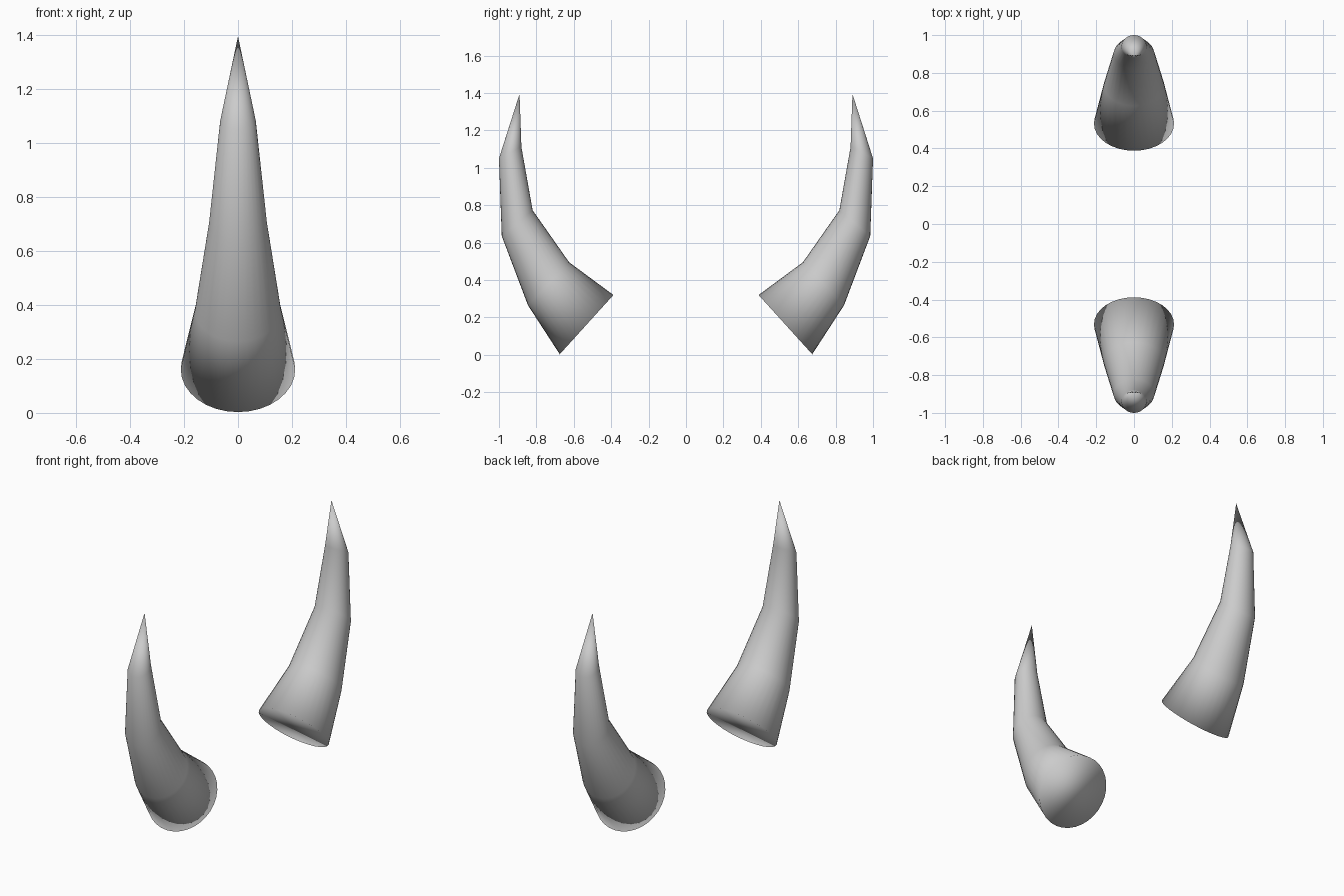
import bpy, bmesh, math
from mathutils import Vector

if "Cube" in bpy.data.objects:
    bpy.data.objects.remove(bpy.data.objects["Cube"])

SIDES = 32
# horn profile in the y/z plane: (inner y, inner z, outer y, outer z, half width in x)
SECTIONS = [
    (0.388, 0.320, 0.675, 0.003, 0.212),
    (0.625, 0.495, 0.845, 0.265, 0.159),
    (0.820, 0.773, 0.985, 0.635, 0.107),
    (0.880, 1.112, 1.000, 1.050, 0.066),
]
TIP = (0, 0.89, 1.395)


def make_horn(name, side):
    bm = bmesh.new()
    # elliptical rings along the curve
    rings = []
    for yi, zi, yo, zo, w in SECTIONS:
        centre = Vector((0, (yi + yo) / 2, (zi + zo) / 2))
        half = Vector((0, (yo - yi) / 2, (zo - zi) / 2))
        ring = []
        for i in range(SIDES):
            a = 2 * math.pi * i / SIDES
            p = centre + half * math.cos(a) + Vector((w * math.sin(a), 0, 0))
            ring.append(bm.verts.new((p.x, p.y * side, p.z)))
        rings.append(ring)
    tip = bm.verts.new((TIP[0], TIP[1] * side, TIP[2]))
    # side walls, pointed end and base cap
    for i in range(SIDES):
        j = (i + 1) % SIDES
        for a, b in zip(rings, rings[1:]):
            bm.faces.new((a[i], a[j], b[j], b[i]))
        bm.faces.new((rings[-1][i], rings[-1][j], tip))
    bm.faces.new(rings[0])
    bmesh.ops.recalc_face_normals(bm, faces=bm.faces)
    for f in bm.faces:
        f.smooth = True
    mesh = bpy.data.meshes.new(name)
    bm.to_mesh(mesh)
    bm.free()
    obj = bpy.data.objects.new(name, mesh)
    bpy.context.collection.objects.link(obj)
    return obj


# matching pair of horns, mirrored across y = 0
make_horn("horn_front", -1)
make_horn("horn_back", 1)
